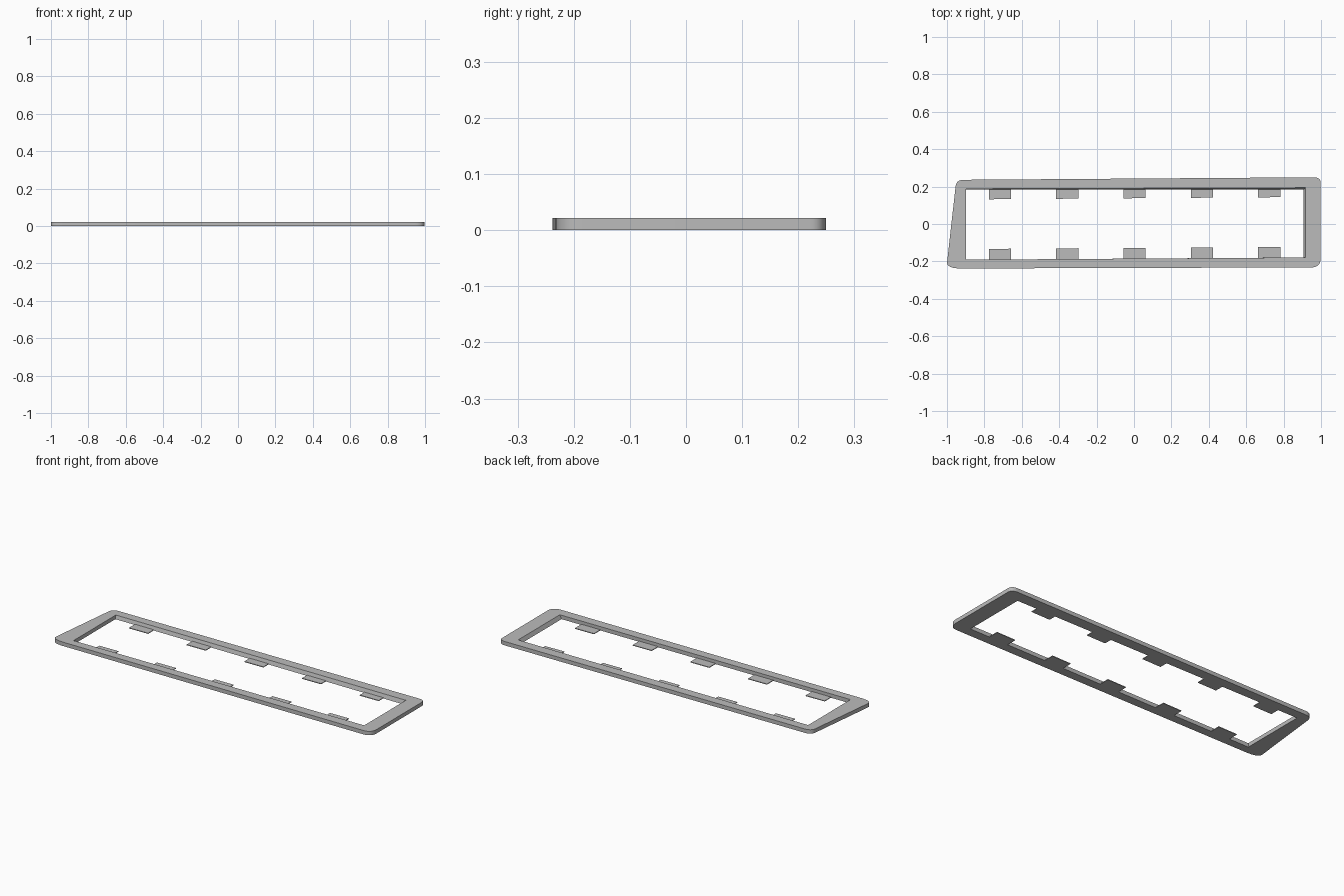
import bpy
import bmesh
from mathutils import Vector

cube = bpy.data.objects.get("Cube")
if cube:
    bpy.data.objects.remove(cube, do_unlink=True)

HEIGHT = 0.022
TAB_THICK = 0.004

grey = bpy.data.materials.new("plain_grey")
grey.use_nodes = True
grey.diffuse_color = (0.5, 0.5, 0.5, 1)
grey.node_tree.nodes["Principled BSDF"].inputs["Base Color"].default_value = grey.diffuse_color


def rounded_outline(corners, steps=8):
    """Round each corner; it holds x, y and the trim before and after it."""
    outline = []
    for i, (x, y, before, after) in enumerate(corners):
        here = Vector((x, y))
        last = Vector(corners[i - 1][:2])
        following = Vector(corners[(i + 1) % len(corners)][:2])
        start = here + (last - here).normalized() * before
        end = here + (following - here).normalized() * after
        for s in range(steps + 1):
            t = s / steps
            outline.append(start * (1 - t) ** 2 + here * 2 * t * (1 - t) + end * t ** 2)
    return outline


def add_loop(bm, points, z):
    verts = [bm.verts.new((p[0], p[1], z)) for p in points]
    edges = [bm.edges.new((v, verts[i - 1])) for i, v in enumerate(verts)]
    return verts, edges


def add_walls(bm, low, high):
    for i in range(len(low)):
        bm.faces.new((low[i - 1], low[i], high[i], high[i - 1]))


def finish(bm, name):
    bmesh.ops.recalc_face_normals(bm, faces=bm.faces[:])
    mesh = bpy.data.meshes.new(name)
    bm.to_mesh(mesh)
    bm.free()
    mesh.materials.append(grey)
    obj = bpy.data.objects.new(name, mesh)
    bpy.context.collection.objects.link(obj)
    return obj


# Slightly skewed frame with rounded outer corners and a tapered opening
outer = rounded_outline([
    (-1.003, -0.238, 0.035, 0.08),
    (0.998, -0.232, 0.05, 0.05),
    (0.998, 0.250, 0.03, 0.04),
    (-0.950, 0.236, 0.04, 0.035),
])
opening_low = [(-0.898, -0.191), (0.906, -0.179), (0.906, 0.184), (-0.898, 0.184)]
opening_high = [(-0.898, -0.191), (0.917, -0.179), (0.917, 0.194), (-0.898, 0.188)]

bm = bmesh.new()
rings = []
for z, opening in ((0, opening_low), (HEIGHT, opening_high)):
    outer_verts, outer_edges = add_loop(bm, outer, z)
    inner_verts, inner_edges = add_loop(bm, opening, z)
    bmesh.ops.triangle_fill(bm, edges=outer_edges + inner_edges, use_beauty=True)
    rings.append((outer_verts, inner_verts))
for low, high in zip(*rings):
    add_walls(bm, low, high)
frame = finish(bm, "frame")
bpy.context.view_layer.objects.active = frame
frame.select_set(True)
bpy.ops.object.shade_smooth_by_angle()
frame.select_set(False)

# Thin tabs, flush with the underside, reaching in from both long rails
for side, label in ((1, "back"), (-1, "front")):
    for i in range(5):
        x = 0.003 + (i - 2) * 0.36
        tip = side * 0.133 + 0.007 * (x + 0.7)
        root = side * 0.19
        outline = [(x - 0.059, tip - 0.001), (x + 0.059, tip + 0.001),
                   (x + 0.059, root), (x - 0.059, root)]
        bm = bmesh.new()
        low, _ = add_loop(bm, outline, 0)
        high, _ = add_loop(bm, outline, TAB_THICK)
        bm.faces.new(low)
        bm.faces.new(high)
        add_walls(bm, low, high)
        finish(bm, f"{label}_tab_{i + 1}")
